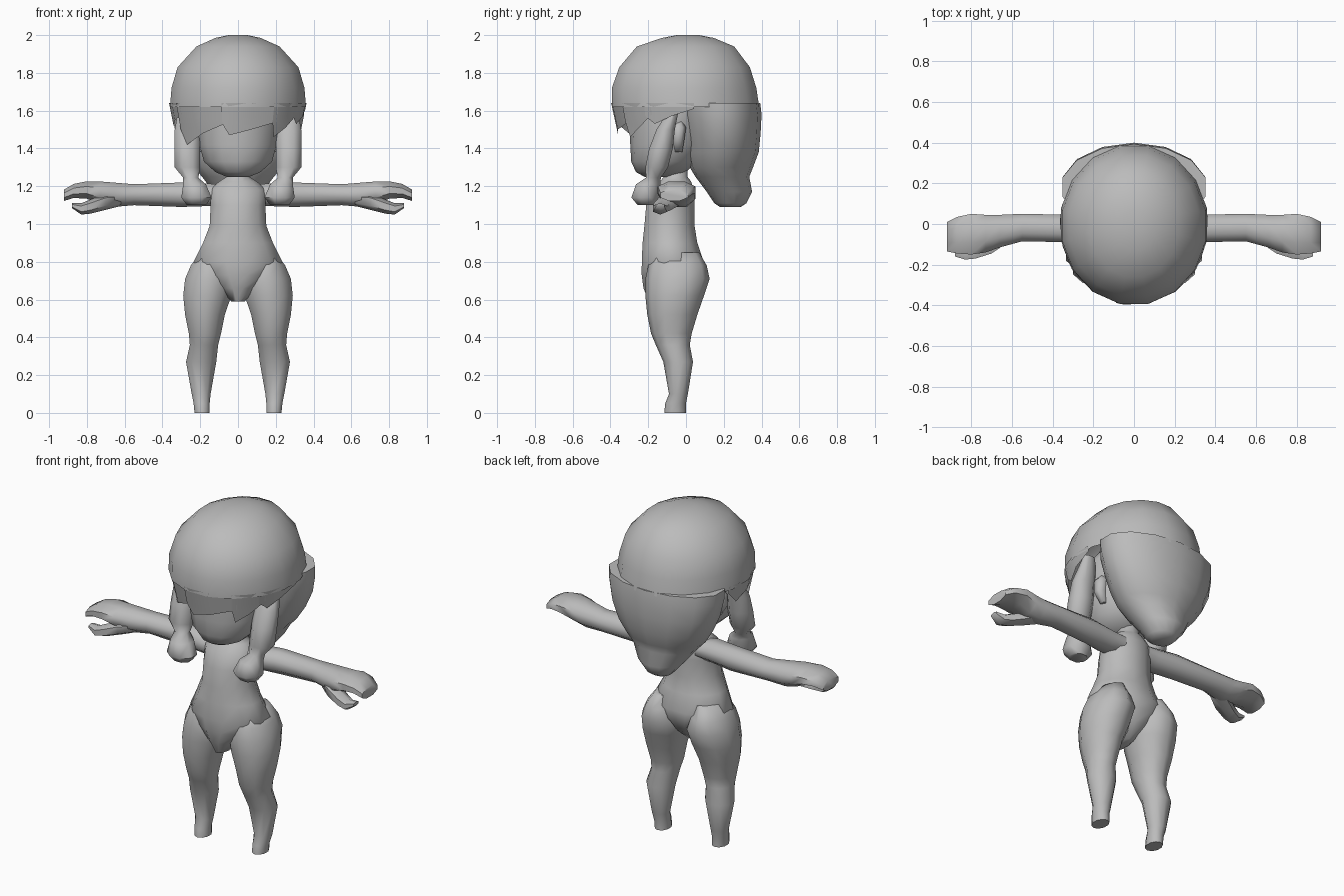
import bpy, bmesh, math

grey = bpy.data.materials.new("plain_grey")
grey.diffuse_color = (0.5, 0.5, 0.5, 1)


def finish(name, bm, angle=60):
    bmesh.ops.recalc_face_normals(bm, faces=bm.faces)
    mesh = bpy.data.meshes.new(name)
    bm.to_mesh(mesh)
    bm.free()
    mesh.materials.append(grey)
    ob = bpy.data.objects.new(name, mesh)
    bpy.context.collection.objects.link(ob)
    bpy.ops.object.select_all(action='DESELECT')
    ob.select_set(True)
    bpy.context.view_layer.objects.active = ob
    bpy.ops.object.shade_smooth_by_angle(angle=math.radians(angle))
    return ob


def loft(name, rings, n=10, axis='z', s=1, close_start=True, close_end=True):
    """Skin oval rings (h, a0, a1, b0, b1); axis z: a=x, b=y; axis x: a=y, b=z; s mirrors x."""
    bm = bmesh.new()
    loops = []
    for h, a0, a1, b0, b1 in rings:
        loop = []
        for i in range(n):
            t = 2 * math.pi * (i + 0.5) / n
            a = (a0 + a1) / 2 + (a1 - a0) / 2 * math.cos(t) / math.cos(math.pi / n)
            b = (b0 + b1) / 2 + (b1 - b0) / 2 * math.sin(t)
            co = (a * s, b, h) if axis == 'z' else (h * s, a, b)
            loop.append(bm.verts.new(co))
        loops.append(loop)
    for p, q in zip(loops, loops[1:]):
        for i in range(n):
            j = (i + 1) % n
            bm.faces.new((p[i], p[j], q[j], q[i]))
    if close_start:
        bm.faces.new(loops[0])
    if close_end:
        bm.faces.new(loops[-1])
    return finish(name, bm)


# Torso and neck
loft("torso", [
    (0.59, -.035, .035, -.20, -.03), (0.66, -.10, .10, -.23, .05),
    (0.73, -.18, .18, -.24, .09), (0.80, -.235, .235, -.24, .10),
    (0.90, -.185, .185, -.235, .065), (0.99, -.15, .15, -.225, .05),
    (1.10, -.145, .145, -.215, .05), (1.18, -.15, .15, -.18, .045),
    (1.225, -.10, .10, -.14, .03), (1.25, -.06, .06, -.12, .01),
    (1.34, -.055, .055, -.11, .01)], n=12)

for side, s in (("right", 1), ("left", -1)):
    # Leg with knee, calf and small foot
    loft(side + "_leg", [
        (0.00, .15, .23, -.115, .0), (0.05, .15, .235, -.11, .0),
        (0.10, .145, .245, -.09, .01), (0.27, .115, .275, -.12, .037),
        (0.36, .105, .255, -.16, .02), (0.42, .09, .26, -.185, .03),
        (0.52, .07, .28, -.205, .06), (0.62, .035, .29, -.215, .095),
        (0.71, .02, .28, -.215, .125), (0.78, .05, .25, -.20, .11),
        (0.85, .08, .20, -.17, .07)], s=s)
    # Arm and fingers
    loft(side + "_arm", [
        (0.08, -.10, .03, 1.10, 1.21), (0.16, -.12, .03, 1.09, 1.22),
        (0.30, -.09, .045, 1.085, 1.225), (0.55, -.085, .05, 1.095, 1.215),
        (0.66, -.115, .045, 1.085, 1.225), (0.73, -.14, .045, 1.10, 1.23),
        (0.80, -.15, .05, 1.13, 1.23), (0.87, -.145, .035, 1.135, 1.215),
        (0.92, -.135, .01, 1.12, 1.185)], n=8, axis='x', s=s)
    # Thumb
    loft(side + "_thumb", [
        (0.62, -.09, -.01, 1.095, 1.16), (0.70, -.145, -.04, 1.075, 1.16),
        (0.78, -.17, -.08, 1.055, 1.13), (0.83, -.175, -.10, 1.05, 1.11),
        (0.88, -.16, -.115, 1.085, 1.11)], n=6, axis='x', s=s)
    # Hanging lock: tapered strand, pinched by a tie, then flared
    loft(side + "_hair_lock", [
        (1.64, .24, .31, -.07, -.03), (1.50, .20, .335, -.16, -.055),
        (1.40, .20, .335, -.20, -.065), (1.30, .20, .335, -.22, -.09),
        (1.245, .21, .29, -.215, -.13), (1.21, .17, .29, -.27, -.13),
        (1.14, .14, .30, -.295, -.14), (1.10, .17, .27, -.26, -.16)], n=8, s=s)
    # Ear
    loft(side + "_ear", [
        (1.38, .17, .20, -.06, -.02), (1.44, .17, .235, -.075, -.01),
        (1.51, .17, .235, -.075, .0), (1.55, .17, .20, -.05, -.02)], n=6, s=s)

# Face
loft("head", [
    (1.25, -.06, .06, -.22, -.08), (1.275, -.12, .12, -.265, .0),
    (1.33, -.18, .18, -.29, .06), (1.42, -.205, .205, -.295, .10),
    (1.54, -.215, .215, -.30, .12), (1.66, -.21, .21, -.30, .13),
    (1.78, -.13, .13, -.22, .08)], n=14)

# Crown of the hair
loft("hair_cap", [
    (1.62, -.36, .36, -.40, .395), (1.72, -.352, .352, -.40, .38),
    (1.83, -.32, .32, -.36, .345), (1.94, -.22, .22, -.265, .26),
    (1.985, -.12, .12, -.13, .15), (2.00, -.05, .05, -.05, .07)],
    n=16, close_start=False)

# Back hair narrowing to a curled tail
loft("back_hair", [
    (1.64, -.352, .352, -.03, .393), (1.58, -.35, .35, -.03, .40),
    (1.48, -.33, .33, -.01, .395), (1.38, -.285, .285, .0, .385),
    (1.30, -.235, .235, .02, .355), (1.25, -.19, .19, .05, .335),
    (1.17, -.13, .13, .11, .35), (1.11, -.08, .08, .15, .32),
    (1.09, -.06, .06, .18, .29)], n=14)

# Jagged fringe pieces: (degrees from the front, lower edge height)
fringe = [
    [(-104, 1.60), (-92, 1.52), (-74, 1.55), (-58, 1.58)],
    [(-64, 1.50), (-57, 1.42), (-34, 1.48), (-8, 1.54)],
    [(-14, 1.53), (-8, 1.47), (12, 1.50), (36, 1.54)],
    [(32, 1.54), (35, 1.46), (48, 1.51), (62, 1.58)],
    [(56, 1.57), (64, 1.53), (78, 1.57), (96, 1.61)]]
bm = bmesh.new()
for piece in fringe:
    columns = []
    for deg, low in piece:
        a = math.radians(deg)
        col = []
        for z in (1.64, (1.64 + low) / 2, low):
            r = 1.0 - 0.55 * max(0, 1.64 - z)
            col.append(bm.verts.new((.365 * r * math.sin(a), -.40 * r * math.cos(a), z)))
        columns.append(col)
    for p, q in zip(columns, columns[1:]):
        for k in range(2):
            bm.faces.new((p[k], q[k], q[k + 1], p[k + 1]))
finish("fringe", bm)
